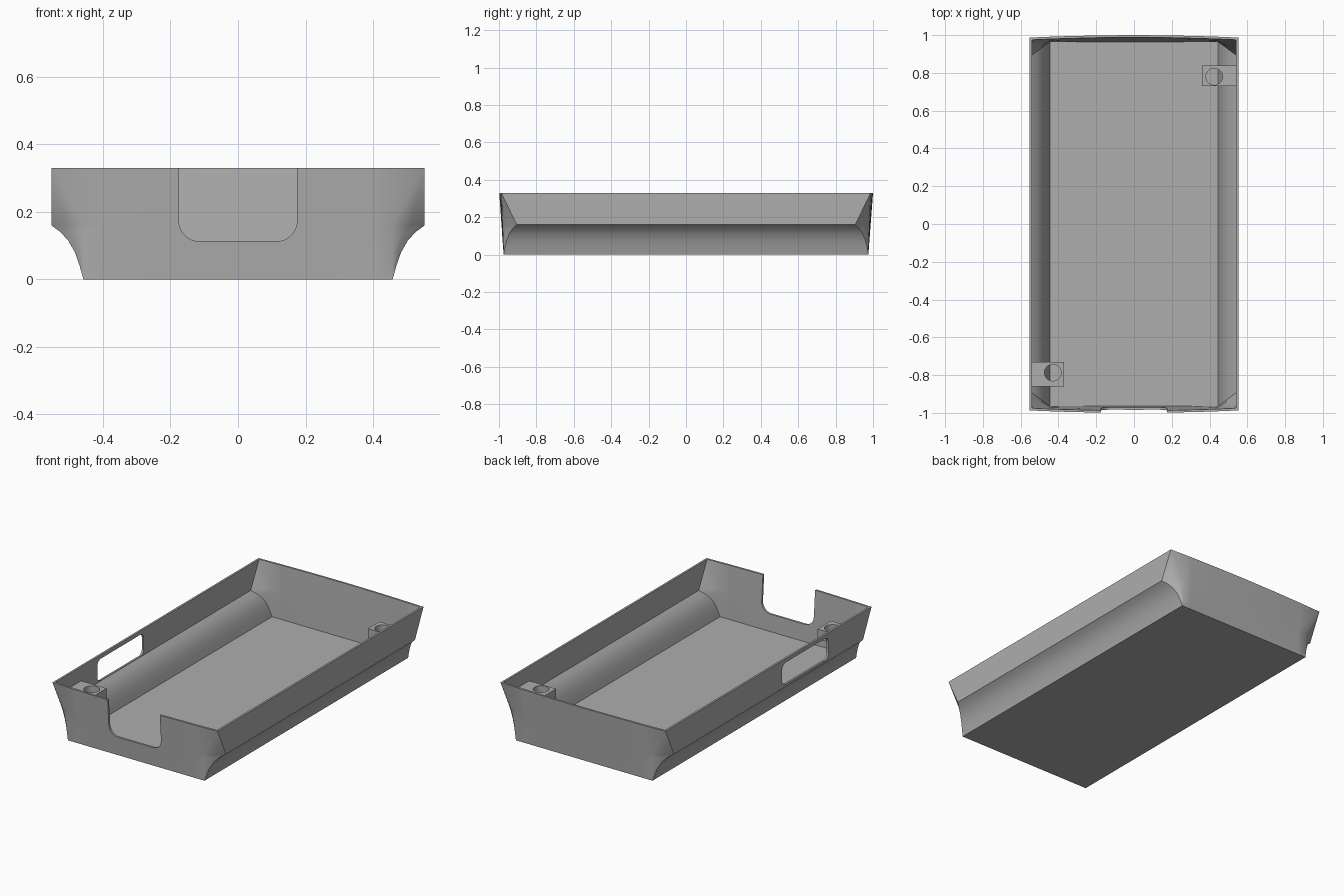
import bpy, bmesh, math

if "Cube" in bpy.data.objects:
    bpy.data.objects.remove(bpy.data.objects["Cube"])

GREY = (0.42, 0.42, 0.42, 1)
grey = bpy.data.materials.new("plain grey")
grey.use_nodes = True
grey.diffuse_color = GREY
grey.node_tree.nodes["Principled BSDF"].inputs["Base Color"].default_value = GREY

HEIGHT, WALL = 0.33, 0.012


def finish(name, bm):
    bmesh.ops.remove_doubles(bm, verts=bm.verts, dist=1e-5)
    bmesh.ops.recalc_face_normals(bm, faces=bm.faces)
    mesh = bpy.data.meshes.new(name)
    bm.to_mesh(mesh)
    bm.free()
    mesh.materials.append(grey)
    obj = bpy.data.objects.new(name, mesh)
    bpy.context.collection.objects.link(obj)
    return obj


def activate(obj):
    bpy.ops.object.select_all(action='DESELECT')
    obj.select_set(True)
    bpy.context.view_layer.objects.active = obj


def cut(obj, cutter):
    """Subtract the cutter from the object, then discard the cutter."""
    cutter.hide_render = True
    mod = obj.modifiers.new("cut", 'BOOLEAN')
    mod.object, mod.operation, mod.solver = cutter, 'DIFFERENCE', 'EXACT'
    activate(obj)
    bpy.ops.object.modifier_apply(modifier=mod.name)
    bpy.data.objects.remove(cutter)


def ring(z, width, corner, inset, z_out):
    """One level of the shell: bowed ends and corners cut back by `corner`."""
    rise = z / HEIGHT
    depth = 0.975 + 0.012 * rise
    bow = 0.013 * rise
    bulge = 0.05 * corner
    half = [(width, depth - 0.8 * corner),
            (width - corner / 2 + bulge, depth - 0.4 * corner + bulge),
            (width - corner, depth)]
    ends = [(x, depth + bow * (1 - (x / width) ** 2)) for x in (0.4, 0.2, 0, -0.2, -0.4)]
    half = half + ends + [(-x, y) for x, y in reversed(half)]
    half = [(x - math.copysign(inset, x) * min(1, abs(x) / 0.4), y - inset) for x, y in half]
    return [(x, y, z_out) for x, y in half] + [(-x, -y, z_out) for x, y in half]


def rounded_prism(name, low, high, radius, start, end, axis):
    """Rounded rectangle (u, z) pushed along x or y."""
    bm = bmesh.new()
    pts = []
    for i, (u, z) in enumerate([(high[0], high[1]), (low[0], high[1]),
                                (low[0], low[1]), (high[0], low[1])]):
        cu = u + (-radius if u == high[0] else radius)
        cz = z + (-radius if z == high[1] else radius)
        for k in range(9):
            a = math.pi / 2 * (i + k / 8)
            pts.append((cu + radius * math.cos(a), cz + radius * math.sin(a)))
    place = (lambda u, z, t: (t, u, z)) if axis == 'X' else (lambda u, z, t: (u, t, z))
    rings = [[bm.verts.new(place(u, z, t)) for u, z in pts] for t in (start, end)]
    for i in range(len(pts)):
        j = (i + 1) % len(pts)
        bm.faces.new((rings[0][i], rings[0][j], rings[1][j], rings[1][i]))
    for r in rings:
        bm.faces.new(r)
    return finish(name, bm)


# Tray shell: coved lower sides, upright upper sides, corners closing to the rim
cove = [(0, 0.458), (0.04, 0.469), (0.08, 0.483), (0.115, 0.503), (0.14, 0.526), (0.16, 0.553)]
levels = [(z, w, w - cove[0][1]) for z, w in cove] + [(HEIGHT, 0.553, 0)]
outer = [ring(z, w, c, 0, z) for z, w, c in levels]
inner = [ring(z, w, c, WALL, min(z + WALL, HEIGHT)) for z, w, c in levels]
bm = bmesh.new()
loops = [[bm.verts.new(p) for p in r] for r in outer + inner[::-1]]
for a, b in zip(loops, loops[1:]):
    for i in range(len(a)):
        j = (i + 1) % len(a)
        bm.faces.new((a[i], a[j], b[j], b[i]))
bm.faces.new(loops[0])
bm.faces.new(loops[-1])
tray = finish("tray_shell", bm)

# Front notch and the window in one long side
cut(tray, rounded_prism("notch_cutter", (-0.175, 0.113), (0.175, 0.6), 0.06, -1.1, -0.9, 'Y'))
cut(tray, rounded_prism("window_cutter", (-0.575, 0.175), (-0.13, 0.307), 0.035, -0.62, -0.5, 'X'))
activate(tray)
bpy.ops.object.shade_smooth_by_angle(angle=math.radians(40))

# Two screw lugs fixed to the long sides at opposite corners
for name, x0, x1, y0, y1, hole in (("back_screw_lug", 0.36, 0.546, 0.73, 0.84, (0.425, 0.78)),
                                   ("front_screw_lug", -0.546, -0.37, -0.86, -0.73, (-0.43, -0.787))):
    bm = bmesh.new()
    bmesh.ops.create_cube(bm, size=1)
    for v in bm.verts:
        v.co = (x0 if v.co.x < 0 else x1, y0 if v.co.y < 0 else y1, 0.185 if v.co.z < 0 else 0.245)
    lug = finish(name, bm)
    bm = bmesh.new()
    bmesh.ops.create_cone(bm, cap_ends=True, segments=32, radius1=0.044, radius2=0.044, depth=0.3)
    bmesh.ops.translate(bm, verts=bm.verts, vec=(*hole, 0.22))
    cut(lug, finish("hole_cutter", bm))
    activate(lug)
    bpy.ops.object.shade_smooth_by_angle(angle=math.radians(40))
